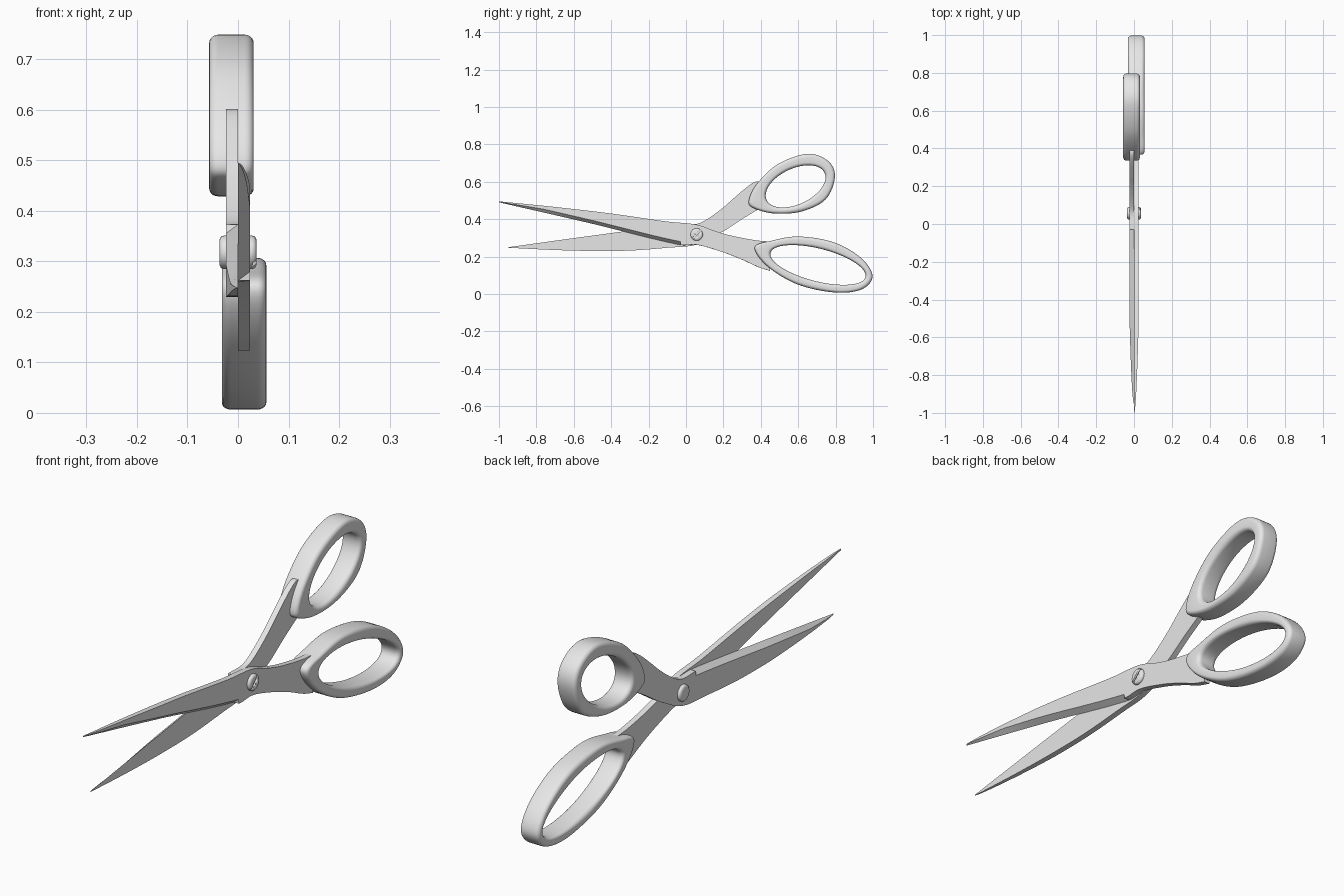
import bpy, bmesh, math
from math import sin, cos, pi
from mathutils import Vector, Matrix

old = bpy.data.objects.get("Cube")
if old:
    bpy.data.objects.remove(old)

grey = bpy.data.materials.new("plain_grey")
grey.use_nodes = True
tone = (0.8, 0.8, 0.8, 1)
grey.diffuse_color = tone
grey.node_tree.nodes["Principled BSDF"].inputs["Base Color"].default_value = tone


def finish(name, bm, angle):
    bmesh.ops.recalc_face_normals(bm, faces=bm.faces)
    mesh = bpy.data.meshes.new(name)
    bm.to_mesh(mesh)
    bm.free()
    mesh.materials.append(grey)
    mesh.shade_smooth()
    mesh.set_sharp_from_angle(angle=math.radians(angle))
    obj = bpy.data.objects.new(name, mesh)
    bpy.context.collection.objects.link(obj)
    return obj


def bridge(bm, a, b):
    n = len(a)
    for i in range(n):
        j = (i + 1) % n
        bm.faces.new((a[i], a[j], b[j], b[i]))


def height(points, y):
    """Smooth curve through (y, z) points."""
    def slope(k):
        a, b = points[max(k - 1, 0)], points[min(k + 1, len(points) - 1)]
        return (b[1] - a[1]) / (b[0] - a[0])
    k = 0
    while k < len(points) - 2 and y > points[k + 1][0]:
        k += 1
    (y0, z0), (y1, z1) = points[k], points[k + 1]
    h = y1 - y0
    t = (y - y0) / h
    s = 1 - t
    return (z0 * s * s * (1 + 2 * t) + z1 * t * t * (3 - 2 * t)
            + h * t * s * (s * slope(k) - t * slope(k + 1)))


def make_blade(name, spine, edge, side, thick=0.024, ricasso=-0.03):
    """Loft a blade and shank; the cutting edge is ground until the ricasso."""
    tip, end = spine[0][0], spine[-1][0]
    steps = 40
    ground = [tip + (ricasso - tip) * (i / steps) ** 1.5 for i in range(steps + 1)]
    shank = [ricasso + 0.001 + (end - ricasso - 0.001) * i / steps for i in range(steps + 1)]
    bm = bmesh.new()
    rings = []
    for y in ground + shank:
        top, low = height(spine, y), height(edge, y)
        t = thick * max(0.05, min(1, (y - tip) / 0.45) ** 0.5)
        grind = min(0.018, abs(top - low) * 0.5) if y <= ricasso else 0.0005
        bevel = low + math.copysign(grind, top - low)
        rings.append([bm.verts.new((x * side, y, z)) for x, z in
                      ((0, low), (t, bevel), (t, top), (0, top))])
    for a, b in zip(rings, rings[1:]):
        bridge(bm, a, b)
    bm.faces.new(rings[0])
    bm.faces.new(rings[-1])
    return finish(name, bm, 25)


def closed_curve(points, per=8):
    """Closed smooth curve through the points."""
    pts = [Vector(p) for p in points]
    n = len(pts)
    for i in range(n):
        a, b, c, d = (pts[(i + k - 1) % n] for k in range(4))
        for s in range(per):
            t = s / per
            yield (b * 2 + (c - a) * t + (a * 2 - b * 5 + c * 4 - d) * t * t
                   + (b * 3 - a - c * 3 + d) * t ** 3) / 2


def make_handle(name, outline, centre, radii, tilt, x0, x1, round_r=0.018):
    """Finger loop: egg outline, oval hole, rounded rims."""
    centre, turn = Vector(centre), Matrix.Rotation(tilt, 2)
    bm = bmesh.new()
    rings = []
    for p in closed_curve(outline):
        d = turn.inverted() @ (p - centre)
        u = math.atan2(d.y / radii[1], d.x / radii[0])
        q = centre + turn @ Vector((radii[0] * cos(u), radii[1] * sin(u)))
        wall = (q - p).length
        r = min(round_r, wall * 0.45)
        corners = ((r, x0 + r), (wall - r, x0 + r), (wall - r, x1 - r), (r, x1 - r))
        ring = []
        for k, (depth, x) in enumerate(corners):
            for s in range(6):
                a = pi + (k + s / 5) * pi / 2
                at = p + (q - p) * ((depth + r * cos(a)) / wall)
                ring.append(bm.verts.new((x + r * sin(a), at.x, at.y)))
        rings.append(ring)
    for a, b in zip(rings, rings[1:] + rings[:1]):
        bridge(bm, a, b)
    return finish(name, bm, 40)


# Blades with their shanks
make_blade("rising_blade",
           [(-1, .495), (-.7, .465), (-.4, .43), (-.1, .387), (.06, .37), (.16, .335),
            (.25, .31), (.38, .286), (.45, .28)],
           [(-1, .49), (-.5, .375), (-.03, .262), (.06, .262), (.2, .222), (.3, .183),
            (.39, .142), (.45, .123)], 1)
make_blade("falling_blade",
           [(-.95, .247), (-.7, .235), (-.5, .23), (-.3, .232), (-.1, .247), (.06, .265),
            (.2, .335), (.3, .4), (.4, .46)],
           [(-.95, .25), (-.5, .312), (-.03, .373), (.06, .375), (.12, .404), (.2, .463),
            (.26, .516), (.33, .575), (.37, .6), (.4, .602)], -1)

# Finger loops
make_handle("long_handle",
            [(.367, .249), (.463, .286), (.607, .307), (.794, .275), (.939, .19),
             (.997, .094), (.938, .024), (.794, .008), (.596, .051), (.436, .147)],
            (.706, .155), (.262, .087), -.25, -.032, .056)
make_handle("round_handle",
            [(.335, .495), (.377, .586), (.489, .693), (.65, .749), (.762, .709),
             (.796, .623), (.746, .505), (.618, .441), (.473, .43), (.366, .457)],
            (.586, .575), (.171, .095), .44, -.057, .031)

# Pivot screw with rounded heads
pivot = Vector((0, .057, .318))
profile = [(.001, .037), (.024, .037), (.029, .035), (.032, .032), (.033, .027), (.033, .02)]
profile += [(r, -x) for r, x in reversed(profile)]
bm = bmesh.new()
rings = []
for r, x in profile:
    rings.append([bm.verts.new(pivot + Vector((x, r * cos(a), r * sin(a))))
                  for a in (2 * pi * i / 32 for i in range(32))])
for a, b in zip(rings, rings[1:]):
    bridge(bm, a, b)
bm.faces.new(rings[0])
bm.faces.new(rings[-1])
screw = finish("pivot_screw", bm, 35)

# Slot cut across one head
bm = bmesh.new()
bmesh.ops.create_cube(bm, size=1, matrix=Matrix.Translation(pivot + Vector((.037, 0, 0)))
                      @ Matrix.Rotation(.8, 4, "X") @ Matrix.Diagonal((.016, .1, .009, 1)))
cutter = finish("slot_cutter", bm, 30)
cutter.hide_render = True
cut = screw.modifiers.new("slot", "BOOLEAN")
cut.operation = "DIFFERENCE"
cut.solver = "EXACT"
cut.object = cutter
bpy.context.view_layer.objects.active = screw
bpy.ops.object.modifier_apply(modifier=cut.name)
bpy.data.objects.remove(cutter)
